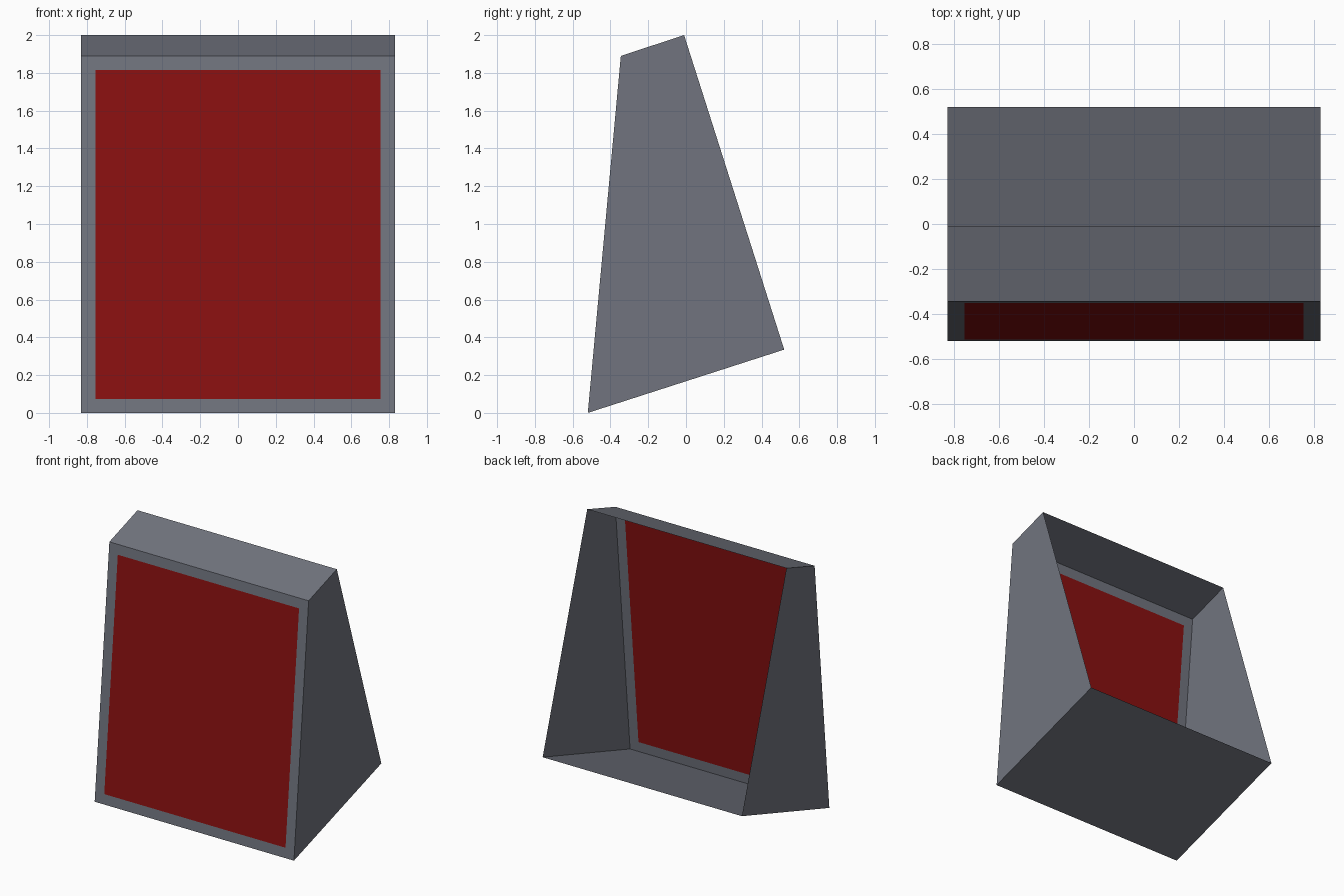
import bpy, bmesh

if "Cube" in bpy.data.objects:
    bpy.data.objects.remove(bpy.data.objects["Cube"])


def material(name, rgb):
    m = bpy.data.materials.new(name)
    m.diffuse_color = (*rgb, 1.0)
    m.use_nodes = True
    m.node_tree.nodes["Principled BSDF"].inputs["Base Color"].default_value = m.diffuse_color
    return m


HALF_WIDTH = 0.83
BORDER = 0.075
# side outline (y, z): front bottom, front top, back top, back bottom
OUTLINE = [(-0.52, 0.0), (-0.345, 1.89), (-0.01, 2.0), (0.52, 0.335)]

bm = bmesh.new()

# solid wedge from the side outline
side = bm.faces.new([bm.verts.new((-HALF_WIDTH, y, z)) for y, z in OUTLINE])
ext = bmesh.ops.extrude_face_region(bm, geom=[side], use_keep_orig=True)
moved = [g for g in ext["geom"] if isinstance(g, bmesh.types.BMVert)]
bmesh.ops.translate(bm, verts=moved, vec=(2 * HALF_WIDTH, 0, 0))
bmesh.ops.recalc_face_normals(bm, faces=bm.faces[:])

# open back
bm.normal_update()
back = max(bm.faces, key=lambda f: f.normal.y)
bmesh.ops.delete(bm, geom=[back], context='FACES_ONLY')

# red front panel inside a grey border
bm.faces.ensure_lookup_table()
front = min(bm.faces, key=lambda f: f.normal.y)
bmesh.ops.inset_region(bm, faces=[front], thickness=BORDER, use_boundary=True,
                       use_even_offset=True)
front.material_index = 1

mesh = bpy.data.meshes.new("open_back_housing")
bm.to_mesh(mesh)
bm.free()
mesh.materials.append(material("slate grey", (0.165, 0.175, 0.21)))
mesh.materials.append(material("dark red", (0.25, 0.005, 0.005)))
housing = bpy.data.objects.new("open_back_housing", mesh)
bpy.context.collection.objects.link(housing)
